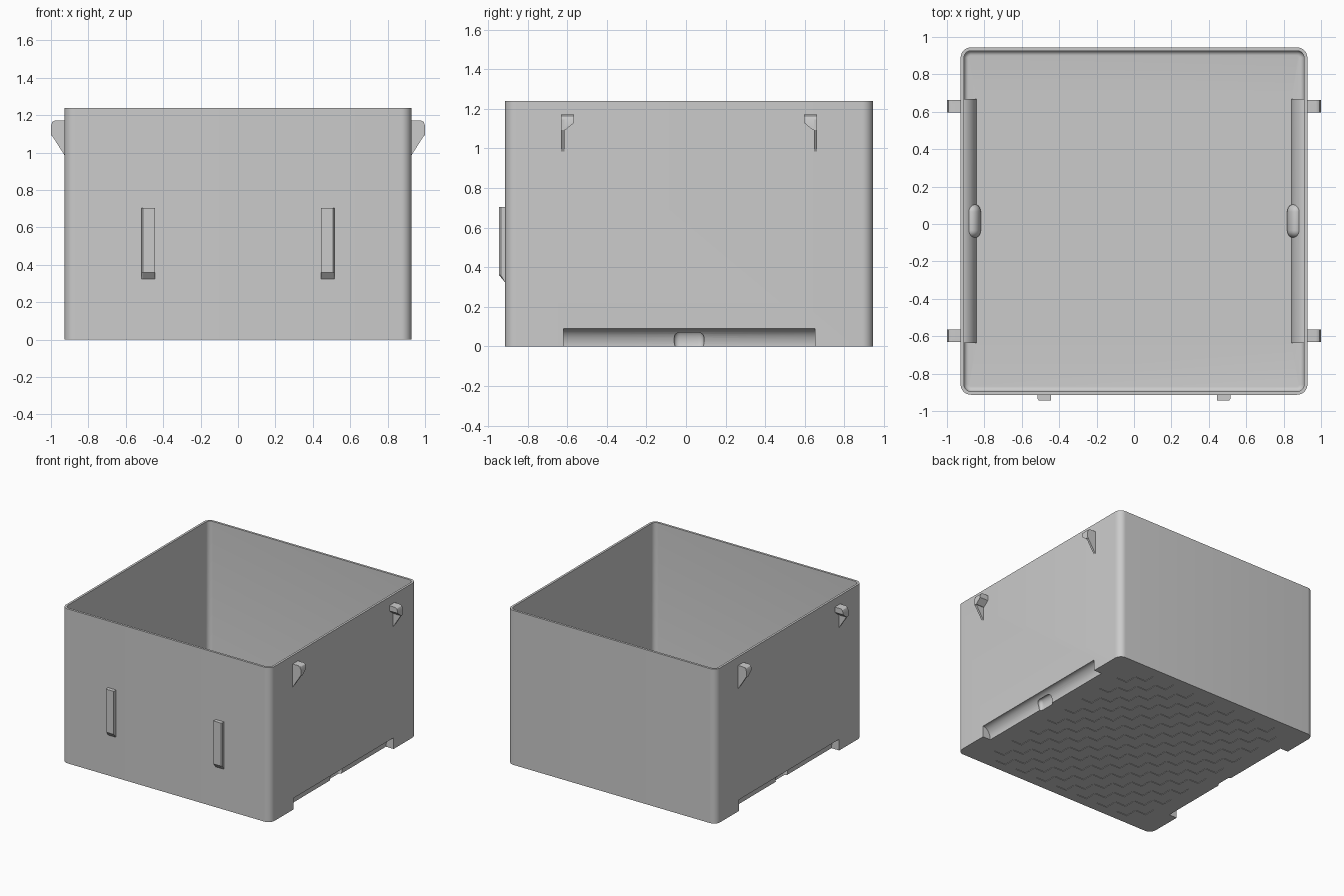
import bpy, bmesh, math

if "Cube" in bpy.data.objects:
    bpy.data.objects.remove(bpy.data.objects["Cube"], do_unlink=True)

grey = bpy.data.materials.new("plain_grey")
grey.use_nodes = True
COLOUR = (0.6, 0.6, 0.6, 1)
grey.diffuse_color = COLOUR
grey.node_tree.nodes["Principled BSDF"].inputs["Base Color"].default_value = COLOUR

HX, HY, TOP, CY = 0.927, 0.9285, 1.24, 0.0155   # shell half sizes, height, y centre
WALL, RADIUS = 0.018, 0.055
FRONT = CY - HY


def make_object(name, bm):
    bmesh.ops.recalc_face_normals(bm, faces=bm.faces)
    mesh = bpy.data.meshes.new(name)
    bm.to_mesh(mesh)
    bm.free()
    mesh.materials.append(grey)
    obj = bpy.data.objects.new(name, mesh)
    bpy.context.collection.objects.link(obj)
    return obj


def loft(name, rings):
    """Skin a list of equal vertex loops and cap both ends."""
    bm = bmesh.new()
    loops = [[bm.verts.new(p) for p in ring] for ring in rings]
    for a, b in zip(loops, loops[1:]):
        for i in range(len(a)):
            j = (i + 1) % len(a)
            bm.faces.new((a[i], a[j], b[j], b[i]))
    bm.faces.new(loops[0])
    bm.faces.new(loops[-1])
    return make_object(name, bm)


def rounded_rect(inset, radius, z, steps=8):
    hx, hy, ring = HX - inset - radius, HY - inset - radius, []
    for q, (sx, sy) in enumerate(((1, 1), (-1, 1), (-1, -1), (1, -1))):
        for k in range(steps + 1):
            a = (q + k / steps) * math.pi / 2
            ring.append((sx * hx + radius * math.cos(a),
                         CY + sy * hy + radius * math.sin(a), z))
    return ring


def rod(name, cx, cz, rx, rz, half, fillet=0.0):
    """Elliptical rod along y, with optionally rounded ends."""
    stations = [(half, 1.0)]
    if fillet:
        stations = [(half - fillet * (1 - math.sin(a)), 1 - 0.7 * (1 - math.cos(a)))
                    for a in (k * math.pi / 12 for k in range(7))]
    stations = [(-y, s) for y, s in reversed(stations)] + stations
    angles = [k * math.tau / 48 for k in range(48)]
    return loft(name, [[(cx + rx * s * math.cos(a), CY + y, cz + rz * s * math.sin(a))
                        for a in angles] for y, s in stations])


def cut(target, cutter):
    mod = target.modifiers.new("cut", "BOOLEAN")
    mod.operation, mod.solver, mod.object = "DIFFERENCE", "EXACT", cutter
    bpy.context.view_layer.objects.active = target
    bpy.ops.object.modifier_apply(modifier=mod.name)
    bpy.data.objects.remove(cutter, do_unlink=True)


def smooth(obj):
    bpy.ops.object.select_all(action="DESELECT")
    obj.select_set(True)
    bpy.context.view_layer.objects.active = obj
    bpy.ops.object.shade_smooth_by_angle(angle=math.radians(30))


# Open bin shell, with a filleted cavity that steps over the side grooves
bin_shell = loft("bin_shell", [rounded_rect(0, RADIUS, 0), rounded_rect(0, RADIUS, TOP)])
FILLET = 0.025
arc = [k * math.pi / 10 for k in range(6)]
cavity_rings = [rounded_rect(WALL + FILLET * (1 - math.sin(a)),
                             RADIUS - WALL - FILLET * (1 - math.sin(a)),
                             WALL + FILLET * (1 - math.cos(a))) for a in arc]
cavity = loft("cavity", cavity_rings + [rounded_rect(WALL, RADIUS - WALL, TOP + 0.1)])
for s in (-1, 1):
    cut(cavity, rod("ledge", s * HX, 0, 0.069 + WALL, 0.09 + WALL, 0.652))
    cut(cavity, rod("finger_bulge", s * 0.866, 0.03, 0.047, 0.067, 0.09, 0.04))
cut(bin_shell, cavity)

# Curved grooves along the lower sides, each with a finger recess
for s in (-1, 1):
    cut(bin_shell, rod("groove", s * HX, 0, 0.069, 0.09, 0.635))
    cut(bin_shell, rod("finger_recess", s * 0.866, 0.03, 0.03, 0.05, 0.075, 0.03))

# Shallow chequered tread in the underside
bm = bmesh.new()
for i in range(-8, 9):
    for j in range(-8, 9):
        if (i + j) % 2 == 0:
            made = bmesh.ops.create_cube(bm, size=1)["verts"]
            bmesh.ops.scale(bm, vec=(0.092, 0.092, 0.01), verts=made)
            bmesh.ops.translate(bm, vec=(i * 0.097, CY + j * 0.1, -0.001), verts=made)
# keep the tread clear of the grooves
edge = [v for v in bm.verts if abs(v.co.x) > 0.81]
bmesh.ops.delete(bm, geom=edge, context="VERTS")
cut(bin_shell, make_object("tread", bm))
smooth(bin_shell)

# Side hooks: a thin web under a rounded cap, mirrored to four places
WEB = [(0.915, 0.985), (0.927, 0.985), (1, 1.1), (1, 1.145),
       (0.991, 1.165), (0.972, 1.172), (0.915, 1.172)]
CAP = [(0.915, 1.172), (0.972, 1.172), (0.984, 1.17), (0.993, 1.163), (1, 1.145)]
for sx, side in ((1, "left"), (-1, "right")):
    for sy, end in ((1, "back"), (-1, "front")):
        loft(f"hook_web_{end}_{side}",
             [[(sx * x, CY + sy * y, z) for x, z in WEB] for y in (0.63, 0.647)])
        cap = loft(f"hook_cap_{end}_{side}",
                   [[(sx * x, CY + sy * y, z) for y, z in
                     ((0.646, top), (0.58, top), (0.58, 1.13), (0.625, 1.093), (0.646, 1.093))]
                    for x, top in CAP])
        smooth(cap)

# Front catches: upright bars with a chamfered outer edge and sloped foot
for s, side in ((1, "left"), (-1, "right")):
    section = [(0.443, 0), (0.443, 1), (0.508, 1), (0.515, 0.7), (0.515, 0)]
    depth = 0.031
    rings = []
    for z, reach in ((0.325, 0.05), (0.36, 1), (0.705, 1)):
        rings.append([(s * x, FRONT - depth * d * reach if d else FRONT + 0.008, z)
                      for x, d in section])
    loft(f"front_catch_{side}", rings)
